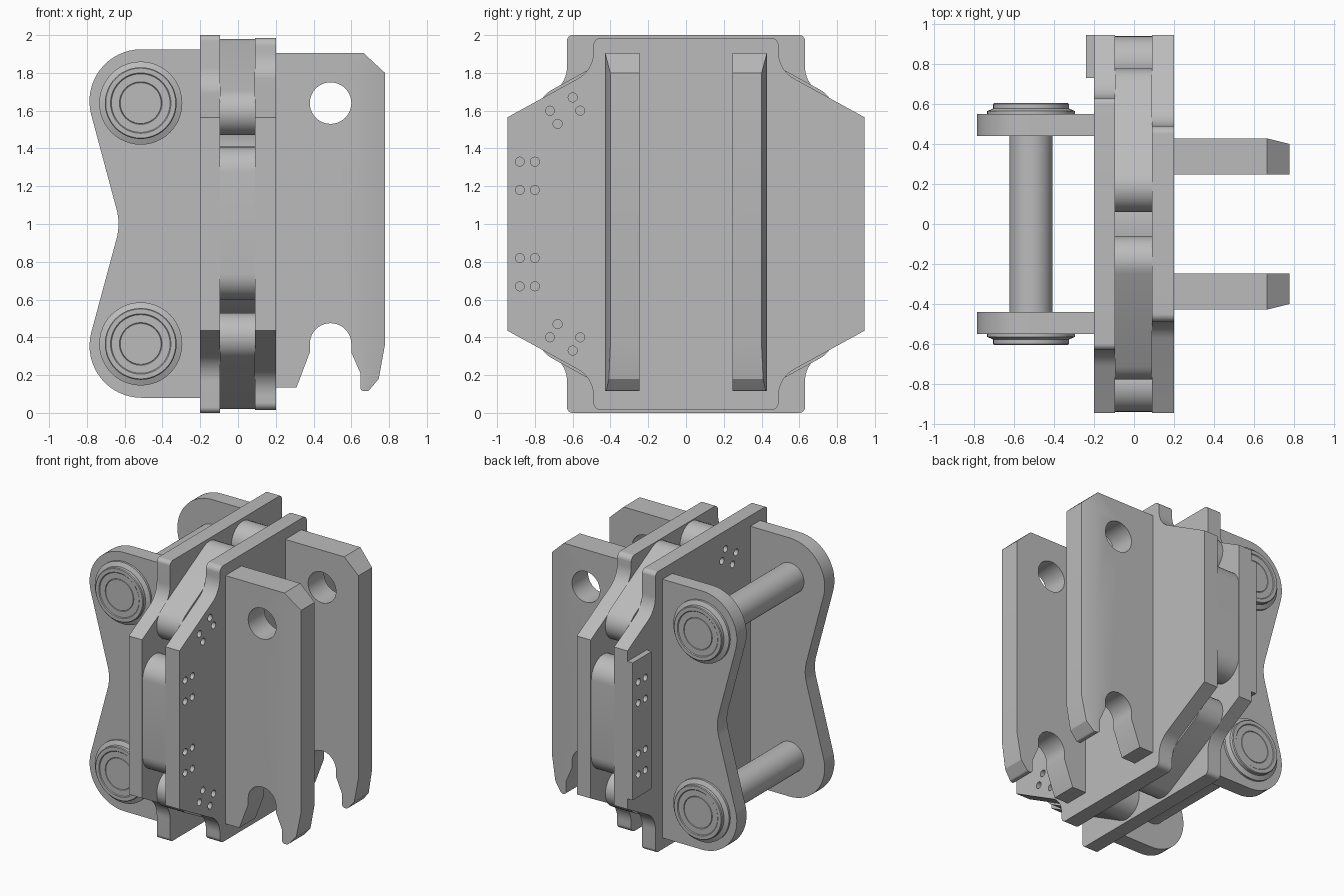
import bpy, bmesh, math
from mathutils import Vector, Matrix

if "Cube" in bpy.data.objects:
    bpy.data.objects.remove(bpy.data.objects["Cube"])

steel = bpy.data.materials.new("plain_grey_steel")
steel.use_nodes = True
GREY = (0.5, 0.5, 0.5, 1)
steel.diffuse_color = GREY
steel.node_tree.nodes["Principled BSDF"].inputs["Base Color"].default_value = GREY


def finish(name, bm):
    """Turn a bmesh into a shaded object with the steel material."""
    bmesh.ops.remove_doubles(bm, verts=bm.verts, dist=0.0002)
    bmesh.ops.recalc_face_normals(bm, faces=bm.faces)
    mesh = bpy.data.meshes.new(name)
    bm.to_mesh(mesh)
    bm.free()
    for p in mesh.polygons:
        p.use_smooth = True
    mesh.set_sharp_from_angle(angle=math.radians(25))
    mesh.materials.append(steel)
    obj = bpy.data.objects.new(name, mesh)
    bpy.context.collection.objects.link(obj)
    return obj


def rounded(corners, steps=10):
    """Outline from (u, v, radius) corners, with an arc at each rounded one."""
    out = []
    for i, (u, v, r) in enumerate(corners):
        p = Vector((u, v))
        if r == 0:
            out.append(p)
            continue
        a = (Vector(corners[i - 1][:2]) - p).normalized()
        b = (Vector(corners[(i + 1) % len(corners)][:2]) - p).normalized()
        half = a.angle(b) / 2
        centre = p + (a + b).normalized() * r / math.sin(half)
        start = p + a * r / math.tan(half) - centre
        end = p + b * r / math.tan(half) - centre
        for k in range(steps + 1):
            t = k / steps
            turn = start.angle(end)
            w = (start * math.sin((1 - t) * turn) + end * math.sin(t * turn)) / math.sin(turn)
            out.append(centre + w)
    return out


def circle(u, v, r, n=24):
    return [Vector((u + r * math.cos(math.tau * k / n), v + r * math.sin(math.tau * k / n)))
            for k in range(n)]


def prism(axis, outline, low, high, holes=()):
    """Extrude a filled outline with holes between two positions on an axis."""
    curve = bpy.data.curves.new("outline", "CURVE")
    curve.dimensions = "2D"
    curve.fill_mode = "BOTH"
    curve.extrude = (high - low) / 2
    for loop in [outline, *holes]:
        s = curve.splines.new("POLY")
        s.points.add(len(loop) - 1)
        for pt, co in zip(s.points, loop):
            pt.co = (co.x, co.y, 0, 1)
        s.use_cyclic_u = True
    temp = bpy.data.objects.new("outline", curve)
    mesh = bpy.data.meshes.new_from_object(temp)
    bm = bmesh.new()
    bm.from_mesh(mesh)
    bpy.data.objects.remove(temp)
    bpy.data.curves.remove(curve)
    bpy.data.meshes.remove(mesh)
    mid = (low + high) / 2
    for v in bm.verts:
        u, w, d = v.co
        v.co = (d + mid, u, w) if axis == "x" else (u, d + mid, w)
    bmesh.ops.remove_doubles(bm, verts=bm.verts, dist=0.0002)
    return bm


def lathe(name, profile, x, z, side):
    """Spin a (radius, y) profile about a pin axis."""
    bm = bmesh.new()
    vs = [bm.verts.new((x + r, side * y, z)) for r, y in profile]
    es = [bm.edges.new(pair) for pair in zip(vs, vs[1:])]
    bmesh.ops.spin(bm, geom=vs + es, cent=(x, 0, z), axis=(0, 1, 0),
                   angle=math.tau, steps=48, use_duplicate=False)
    return finish(name, bm)


def mirrored(quarter):
    """Complete an outline given for the upper +y quarter (centre z = 1)."""
    upper = quarter + [(-y, z, r) for y, z, r in reversed(quarter)]
    return rounded(upper + [(y, 2 - z, r) for y, z, r in reversed(upper)])


def both_z(points):
    return points + [(y, 2 - z) for y, z in points]


# Bolt hole layouts
BOLT = 0.024
outer_pair = [(-0.72, 1.6), (-0.68, 1.53)]
inner_pair = [(-0.6, 1.67), (-0.56, 1.6)]
rail_bolts = both_z([(-y, z) for y in (0.8, 0.88) for z in (1.33, 1.18)])
upper_bolts = both_z([(y + 0.44, z + 0.2) for y, z in outer_pair + inner_pair])


def bolt_holes(points):
    return [circle(y, z, BOLT, 16) for y, z in points]


back_bolts = [(-y, z) for y, z in rail_bolts]
through = both_z(outer_pair)

# Two main plates
right_outline = mirrored([(0.945, 1.565, 0), (0.49, 1.815, 0.16), (0.49, 1.985, 0.04)])
left_outline = mirrored([(0.945, 1.565, 0), (0.63, 1.738, 0.16), (0.63, 2.0, 0.03)])
finish("hook_side_plate", prism("x", right_outline, 0.09, 0.2,
       bolt_holes(through + both_z(inner_pair) + rail_bolts)))
finish("pin_side_plate", prism("x", left_outline, -0.2, -0.095,
       bolt_holes(through + back_bolts + upper_bolts)))

# Bolting pad on the back edge
pad = rounded([(0.73, 0.51, 0), (0.945, 0.51, 0), (0.945, 1.49, 0), (0.73, 1.49, 0)])
finish("back_pad", prism("x", pad, -0.24, -0.2, bolt_holes(back_bolts)))


# Round-ended spacer blocks between the plates
def capsule(name, a, b, r, holes=()):
    a, b = Vector(a), Vector(b)
    start = math.atan2((b - a).y, (b - a).x) + math.pi / 2
    loop = []
    for centre, first in ((a, start), (b, start + math.pi)):
        loop += [centre + r * Vector((math.cos(first + math.pi * k / 16),
                                      math.sin(first + math.pi * k / 16))) for k in range(17)]
    finish(name, prism("x", loop, -0.095, 0.09, holes))


for sy, end in ((-1, "front"), (1, "back")):
    capsule(end + "_spacer", (sy * 0.805, 0.735), (sy * 0.805, 1.275), 0.135)
    for sz, level in ((-1, "lower"), (1, "upper")):
        capsule(f"{level}_{end}_spacer", (sy * 0.187, 1 + sz * 0.853),
                (sy * 0.653, 1 + sz * 0.597), 0.127)
finish("centre_core", prism("x", circle(0, 1, 0.5, 48), -0.095, 0.09))

# Waisted ears with two pins
PIN_X, PIN_Z = -0.515, (0.365, 1.64)
ear = rounded([(-0.19, 1.925, 0), (-0.87, 1.925, 0.275), (-0.622, 1.0, 0.3),
               (-0.87, 0.08, 0.275), (-0.19, 0.08, 0)], 16)
collar = [(0.0, 0.6), (0.108, 0.6), (0.11, 0.596), (0.113, 0.6), (0.155, 0.6),
          (0.16, 0.605), (0.185, 0.605), (0.19, 0.6), (0.19, 0.578), (0.22, 0.565),
          (0.22, 0.545)]
for side, end in ((-1, "front"), (1, "back")):
    low, high = sorted((side * 0.44, side * 0.55))
    finish(end + "_ear", prism("y", ear, low, high))
    for z, level in zip(PIN_Z, ("lower", "upper")):
        lathe(f"{level}_{end}_pin_collar", collar, PIN_X, z, side)
for z, level in zip(PIN_Z, ("lower", "upper")):
    finish(level + "_pin", prism("y", circle(PIN_X, z, 0.108, 48), -0.56, 0.56))

# Hook plates with a hole above and an open slot below
EYE_X, EYE_R = 0.49, 0.11
slot = [Vector((EYE_X + EYE_R * math.cos(math.pi * k / 20),
                0.365 + EYE_R * math.sin(math.pi * k / 20))) for k in range(21)]
hook = rounded([(0.19, 0.135, 0), (0.19, 1.905, 0), (0.665, 1.905, 0), (0.778, 1.8, 0),
                (0.778, 0.36, 0), (0.745, 0.18, 0), (0.69, 0.115, 0.02), (0.648, 0.115, 0.02),
                (0.648, 0.21, 0), (0.6, 0.32, 0)])
hook += slot + [Vector((0.38, 0.32)), Vector((0.31, 0.135))]
TAPER_X = 0.667
for side, end in ((-1, "front"), (1, "back")):
    low, high = sorted((side * 0.247, side * 0.428))
    bm = prism("y", hook, low, high, [circle(EYE_X, 1.64, EYE_R, 40)])
    # taper the outer face towards the free edge
    bmesh.ops.bisect_plane(bm, geom=bm.verts[:] + bm.edges[:] + bm.faces[:],
                           plane_co=(TAPER_X, 0, 0), plane_no=(1, 0, 0))
    for v in bm.verts:
        if v.co.x > TAPER_X and abs(v.co.y) > 0.4:
            v.co.y -= side * 0.25 * (v.co.x - TAPER_X)
    finish(end + "_hook_plate", bm)
